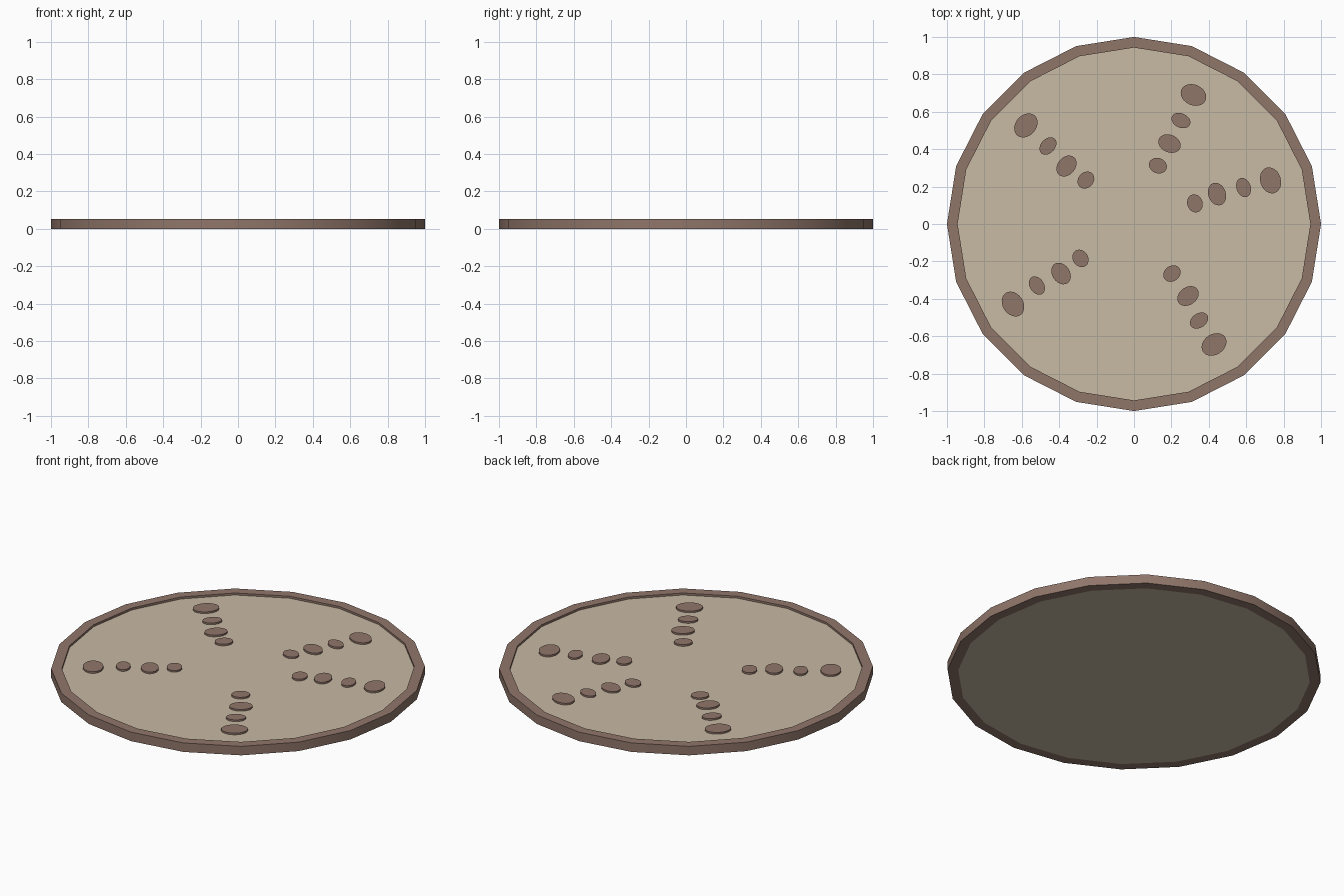
import bpy, bmesh, math

if "Cube" in bpy.data.objects:
    bpy.data.objects.remove(bpy.data.objects["Cube"])

RIM_TOP = 0.053
PANEL_TOP = 0.041
INNER_R = 0.943
SIDES = 20


def material(name, rgb):
    m = bpy.data.materials.new(name)
    lin = [(c / 255 / 12.92) if c <= 10 else ((c / 255 + 0.055) / 1.055) ** 2.4 for c in rgb]
    m.diffuse_color = (*lin, 1)
    m.use_nodes = True
    m.node_tree.nodes["Principled BSDF"].inputs["Base Color"].default_value = m.diffuse_color
    return m


brown = material("warm brown", (144, 118, 106))
beige = material("pale beige", (200, 186, 163))


def finish(bm, name, mat):
    bmesh.ops.recalc_face_normals(bm, faces=bm.faces)
    me = bpy.data.meshes.new(name)
    bm.to_mesh(me)
    bm.free()
    ob = bpy.data.objects.new(name, me)
    me.materials.append(mat)
    bpy.context.collection.objects.link(ob)
    bpy.ops.object.select_all(action='DESELECT')
    ob.select_set(True)
    bpy.context.view_layer.objects.active = ob
    bpy.ops.object.shade_smooth_by_angle(angle=math.radians(30))
    return ob


def loop(bm, rx, ry, z, n):
    return [bm.verts.new((rx * math.cos(2 * math.pi * i / n),
                          ry * math.sin(2 * math.pi * i / n), z)) for i in range(n)]


def bridge(bm, a, b):
    n = len(a)
    for i in range(n):
        bm.faces.new((a[i], a[(i + 1) % n], b[(i + 1) % n], b[i]))


def plate(name, rx, ry, z0, z1, n, mat):
    bm = bmesh.new()
    low, high = loop(bm, rx, ry, z0, n), loop(bm, rx, ry, z1, n)
    bridge(bm, low, high)
    bm.faces.new(low)
    bm.faces.new(high)
    return finish(bm, name, mat)


# Raised outer rim, rectangular in section
bm = bmesh.new()
section = [(1, 0), (1, RIM_TOP), (INNER_R, RIM_TOP), (INNER_R, 0)]
rings = [loop(bm, r, r, z, SIDES) for r, z in section]
for k in range(4):
    bridge(bm, rings[k], rings[(k + 1) % 4])
finish(bm, "rim", brown)

# Sunken panel inside the rim
plate("panel", INNER_R, INNER_R, 0, PANEL_TOP, SIDES, beige)

# Five arms of four oval studs, each stud turned towards the centre
sizes = [(0.041, 0.049), (0.047, 0.062), (0.038, 0.053), (0.055, 0.071)]
arms = [
    [(.326, .11), (.444, .16), (.586, .195), (.73, .233)],
    [(.128, .312), (.19, .43), (.251, .553), (.318, .69)],
    [(-.257, .235), (-.361, .31), (-.46, .417), (-.578, .527)],
    [(-.286, -.184), (-.39, -.265), (-.519, -.329), (-.647, -.428)],
    [(.203, -.265), (.289, -.385), (.348, -.516), (.428, -.644)],
]
for a, arm in enumerate(arms):
    for s, ((x, y), (rx, ry)) in enumerate(zip(arm, sizes)):
        stud = plate(f"stud_{a + 1}_{s + 1}", rx, ry, PANEL_TOP - 0.005, PANEL_TOP + 0.01, 24, brown)
        stud.location = (x, y, 0)
        stud.rotation_euler.z = math.atan2(y, x)
